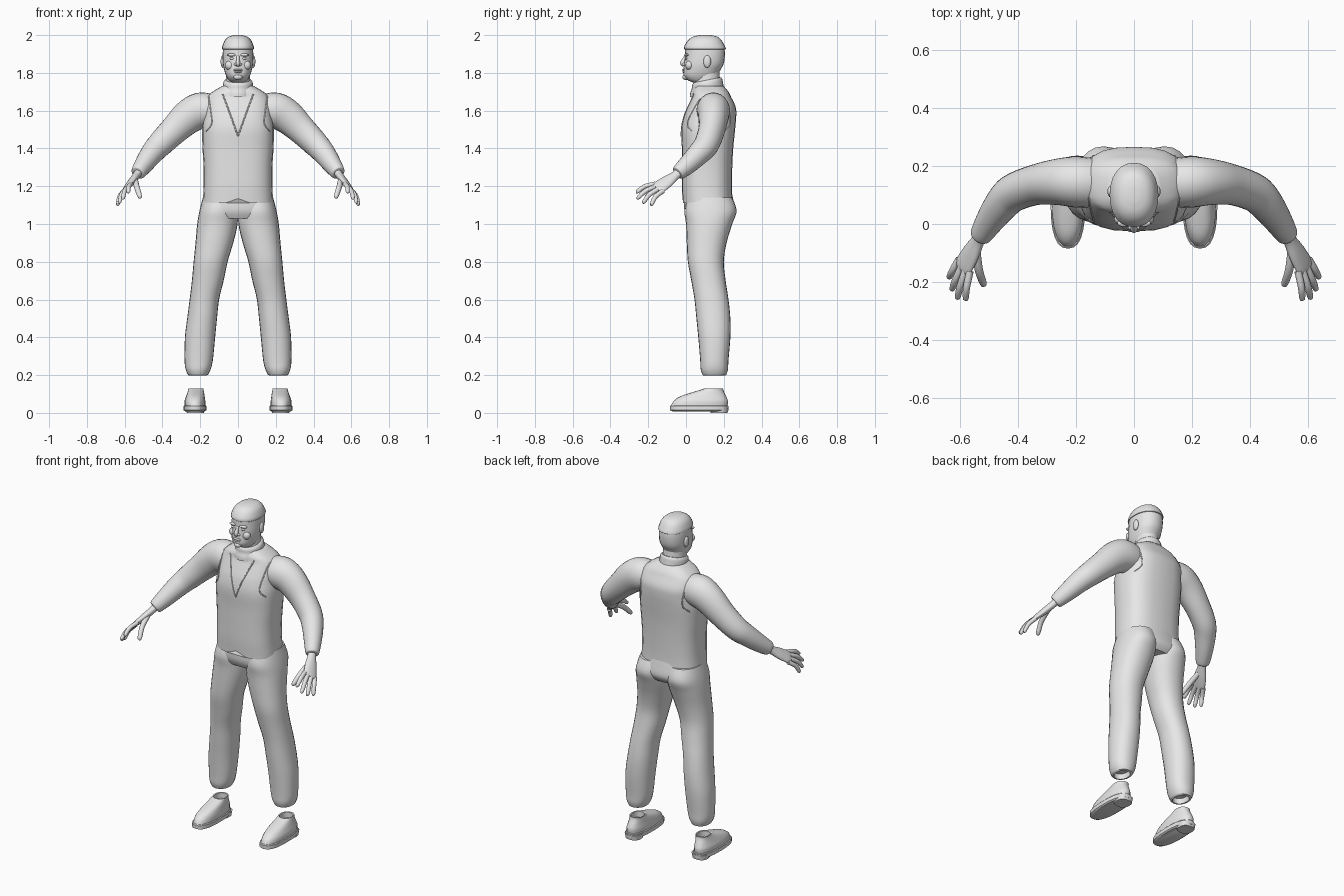
import bpy, bmesh, math
from mathutils import Vector
from mathutils.bvhtree import BVHTree

old = bpy.data.objects.get("Cube")
if old:
    bpy.data.objects.remove(old, do_unlink=True)

GREY = (0.8, 0.8, 0.8, 1)
mat = bpy.data.materials.new("plain_grey")
mat.use_nodes = True
mat.diffuse_color = GREY
mat.node_tree.nodes["Principled BSDF"].inputs["Base Color"].default_value = GREY
SEG = 24


def finish(name, bm, angle=50):
    bmesh.ops.recalc_face_normals(bm, faces=bm.faces)
    mesh = bpy.data.meshes.new(name)
    bm.to_mesh(mesh)
    bm.free()
    mesh.materials.append(mat)
    ob = bpy.data.objects.new(name, mesh)
    bpy.context.collection.objects.link(ob)
    bpy.ops.object.select_all(action='DESELECT')
    ob.select_set(True)
    bpy.context.view_layer.objects.active = ob
    bpy.ops.object.shade_smooth_by_angle(angle=math.radians(angle))
    return ob


def smooth(rows, steps=4):
    """Catmull-Rom interpolation between rows of numbers."""
    out = []
    for i in range(len(rows) - 1):
        a, b, c, d = (rows[max(i - 1, 0)], rows[i], rows[i + 1],
                      rows[min(i + 2, len(rows) - 1)])
        for k in range(steps):
            t = k / steps
            out.append([0.5 * (2 * q + (r - p) * t + (2 * p - 5 * q + 4 * r - s) * t * t
                               + (3 * q - p - 3 * r + s) * t ** 3)
                        for p, q, r, s in zip(a, b, c, d)])
    return out + [list(rows[-1])]


def skin(name, rings, angle=50):
    bm = bmesh.new()
    loops = [[bm.verts.new(p) for p in ring] for ring in rings]
    for a, b in zip(loops, loops[1:]):
        for i in range(SEG):
            j = (i + 1) % SEG
            bm.faces.new((a[i], a[j], b[j], b[i]))
    bm.faces.new(loops[0])
    bm.faces.new(loops[-1])
    return finish(name, bm, angle)


def oval(power):
    for i in range(SEG):
        a = 2 * math.pi * i / SEG
        c, s = math.cos(a), math.sin(a)
        yield (math.copysign(abs(c) ** (2 / power), c),
               math.copysign(abs(s) ** (2 / power), s))


def stack(name, rows, side=1, power=2, angle=50):
    """Horizontal ovals: z, centre x, front y, back y, half width."""
    return skin(name, [[Vector((side * (cx + rx * c), (f + b) / 2 + (b - f) / 2 * s, z))
                        for c, s in oval(power)] for z, cx, f, b, rx in rows], angle)


def tube(name, rows, side=1, hint=(0, 0, 1)):
    """Ovals along a path: x, y, z, radius along hint, radius across it."""
    pts = [Vector(r[:3]) for r in rows]
    rings = []
    for i, p in enumerate(pts):
        t = (pts[min(i + 1, len(pts) - 1)] - pts[max(i - 1, 0)]).normalized()
        w = t.cross(Vector(hint)).normalized()
        u = w.cross(t)
        ring = [p + u * rows[i][3] * c + w * rows[i][4] * s for c, s in oval(2)]
        rings.append([Vector((side * v.x, v.y, v.z)) for v in ring])
    return skin(name, rings)


def ball(name, loc, size):
    bm = bmesh.new()
    bmesh.ops.create_uvsphere(bm, u_segments=16, v_segments=10, radius=1)
    for v in bm.verts:
        v.co = Vector(loc) + Vector(a * b for a, b in zip(v.co, size))
    return finish(name, bm)


# Waistcoat body, with a raised middle at the front hem
vest_rows = [(1.125, 0, -.018, .245, .186), (1.2, 0, -.022, .243, .182),
             (1.3, 0, -.022, .245, .182), (1.4, 0, -.022, .25, .188),
             (1.5, 0, -.025, .26, .19), (1.57, 0, -.012, .266, .182),
             (1.62, 0, .008, .263, .178), (1.67, 0, .03, .24, .165),
             (1.7, 0, .035, .225, .135), (1.73, 0, .05, .2, .085)]
vest = stack("waistcoat", smooth(vest_rows), power=2.7)
for v in vest.data.vertices:
    if v.co.z < 1.13 and v.co.y < .05:
        v.co.z += .025 * max(0, 1 - abs(v.co.x) / .06) - .015
tree = BVHTree.FromPolygons([v.co for v in vest.data.vertices],
                            [p.vertices[:] for p in vest.data.polygons])


def seam(name, points, front=True):
    """Thin piping laid on the waistcoat through x, z points."""
    curve = bpy.data.curves.new(name, 'CURVE')
    curve.dimensions = '3D'
    curve.bevel_depth = .0035
    curve.bevel_resolution = 1
    sign = -1 if front else 1
    hits = []
    for x, z in smooth(points, 6):
        hit = tree.ray_cast(Vector((x, sign, z)), Vector((0, -sign, 0)))[0]
        if hit:
            hits.append(hit)
    line = curve.splines.new('POLY')
    line.points.add(len(hits) - 1)
    for p, h in zip(line.points, hits):
        p.co = (*h, 1)
    curve.materials.append(mat)
    bpy.context.collection.objects.link(bpy.data.objects.new(name, curve))


# Hips
hip_rows = [(1.2, 0, -.01, .235, .172), (1.13, 0, -.01, .25, .186),
            (1.07, 0, -.008, .258, .2), (1.03, 0, .01, .235, .19)]
stack("trouser_hips", smooth(hip_rows), power=2.4)

leg_rows = [(1.14, .098, .01, .245, .088), (1.07, .104, -.008, .268, .1),
            (1.0, .109, 0, .245, .107), (.9, .125, .004, .215, .1),
            (.8, .145, .01, .2, .09), (.7, .16, .028, .21, .084),
            (.6, .178, .045, .225, .078), (.5, .19, .055, .235, .079),
            (.4, .201, .065, .235, .08), (.28, .208, .075, .225, .075),
            (.23, .211, .078, .222, .066), (.2, .212, .088, .213, .052)]
cuff_rows = [(.197, .212, .1, .2, .04), (.23, .212, .1, .2, .038)]
arm_rows = [(.13, .14, 1.6, .085, .085), (.2, .145, 1.6, .096, .088),
            (.265, .145, 1.565, .09, .08), (.34, .135, 1.495, .077, .07),
            (.415, .108, 1.42, .068, .066), (.455, .07, 1.375, .061, .06),
            (.495, .015, 1.32, .052, .05), (.527, -.036, 1.275, .041, .039),
            (.532, -.044, 1.268, .032, .03)]
palm_rows = [(.522, -.03, 1.282, .026, .022), (.537, -.055, 1.258, .025, .02),
             (.562, -.1, 1.225, .037, .019), (.588, -.145, 1.194, .041, .014),
             (.594, -.157, 1.186, .034, .009)]
spread = Vector((.5, .65, -.5))
# Each finger: knuckle, then tip
fingers = {"index": ((.566, -.163, 1.212), (.582, -.265, 1.168)),
           "middle": ((.58, -.155, 1.2), (.611, -.26, 1.135)),
           "ring": ((.593, -.142, 1.187), (.63, -.23, 1.112)),
           "little": ((.604, -.122, 1.175), (.64, -.187, 1.1)),
           "thumb": ((.545, -.09, 1.235), (.518, -.215, 1.14))}
sole_rows = [(.008, .228, -.07, .215, .052), (.014, .228, -.084, .224, .06),
             (.036, .228, -.085, .225, .06), (.04, .228, -.08, .222, .056)]
shoe_rows = [(.036, .228, -.08, .22, .055), (.062, .228, -.066, .222, .055),
             (.085, .226, -.035, .214, .05), (.105, .224, .02, .204, .045),
             (.12, .223, .07, .198, .041), (.13, .222, .1, .197, .04)]
rim_rows = [(.128, .222, .107, .19, .034), (.095, .222, .107, .19, .032)]

for label, s in (("left", 1), ("right", -1)):
    # Trouser legs with turned-in cuffs
    stack(label + "_leg", smooth(leg_rows) + cuff_rows, s, 2.2)
    # Sleeves and hands
    tube(label + "_sleeve", smooth(arm_rows), s)
    tube(label + "_palm", smooth(palm_rows), s, spread)
    for finger, (a, b) in fingers.items():
        a, b = Vector(a), Vector(b)
        bend = Vector((.004, -.006, .008))
        r = .015 if finger == "thumb" else .0125
        rows = [(*a, r, r), (*(a.lerp(b, .5) + bend), r, r * .95),
                (*a.lerp(b, .92), r * .8, r * .8), (*b, r * .3, r * .3)]
        tube(f"{label}_{finger}_finger", smooth(rows), s, spread)
    # Shoes
    stack(label + "_shoe_sole", sole_rows, s, 2.5, 35)
    stack(label + "_shoe_upper", smooth(shoe_rows) + rim_rows, s, 2.3)
    stack(label + "_shoe_heel", [(0, .226, .13, .22, .045), (.03, .226, .125, .225, .05)],
          s, 2.6, 35)
    # Waistcoat seams
    seam(label + "_neckline", [(s * .082, 1.69), (s * .045, 1.59), (0, 1.465)])
    for face in (True, False):
        seam(label + ("_front" if face else "_back") + "_armhole",
             [(s * .155, 1.675), (s * .145, 1.6), (s * .14, 1.53), (s * .17, 1.49)], face)
    # Face halves
    ball(label + "_ear", (s * .081, .112, 1.86), (.011, .02, .033))
    ball(label + "_eye", (s * .031, .004, 1.876), (.014, .01, .007))
    ball(label + "_brow", (s * .033, .003, 1.895), (.025, .013, .008))
    ball(label + "_nostril", (s * .012, -.01, 1.845), (.009, .011, .008))
    ball(label + "_cheek", (s * .043, .018, 1.84), (.026, .022, .025))

# Neck and rolled collar
stack("neck", [(1.68, 0, .04, .19, .07), (1.76, 0, .04, .18, .064), (1.83, 0, .04, .175, .06)])
collar = [(1.69, 0, .02, .205, .085), (1.71, 0, .022, .2, .08), (1.73, 0, .03, .196, .08),
          (1.75, 0, .032, .192, .077), (1.762, 0, .04, .185, .068)]
ob = stack("collar", smooth(collar))
for v in ob.data.vertices:
    v.co.z += (v.co.y - .11) * .2

# Head and close-cropped hair
head_rows = [(1.748, 0, .04, .125, .036), (1.762, 0, .008, .145, .05),
             (1.785, 0, -.012, .165, .063), (1.815, 0, -.013, .182, .073),
             (1.85, 0, -.01, .2, .08), (1.9, 0, -.005, .206, .081),
             (1.94, 0, -.002, .2, .077), (1.97, 0, .018, .182, .064),
             (1.988, 0, .045, .16, .043), (1.996, 0, .08, .125, .016)]
stack("head", smooth(head_rows), power=2.2)
hair_rows = [(1.925, 0, -.004, .205, .08), (1.927, 0, -.01, .211, .084)]
hair_rows += [(z + .004, x, f - .006, b + .005, r + .005) for z, x, f, b, r in head_rows[6:]]
stack("hair", smooth(hair_rows), power=2.2)

# Nose, lips and chin
tube("nose", smooth([(0, 0, 1.89, .008, .008), (0, -.01, 1.868, .012, .009),
                     (0, -.018, 1.85, .013, .012), (0, -.012, 1.836, .006, .007)]),
     hint=(0, 1, 0))
ball("upper_lip", (0, -.011, 1.816), (.025, .01, .006))
ball("lower_lip", (0, -.01, 1.805), (.021, .01, .006))
ball("chin", (0, -.001, 1.778), (.024, .018, .016))
